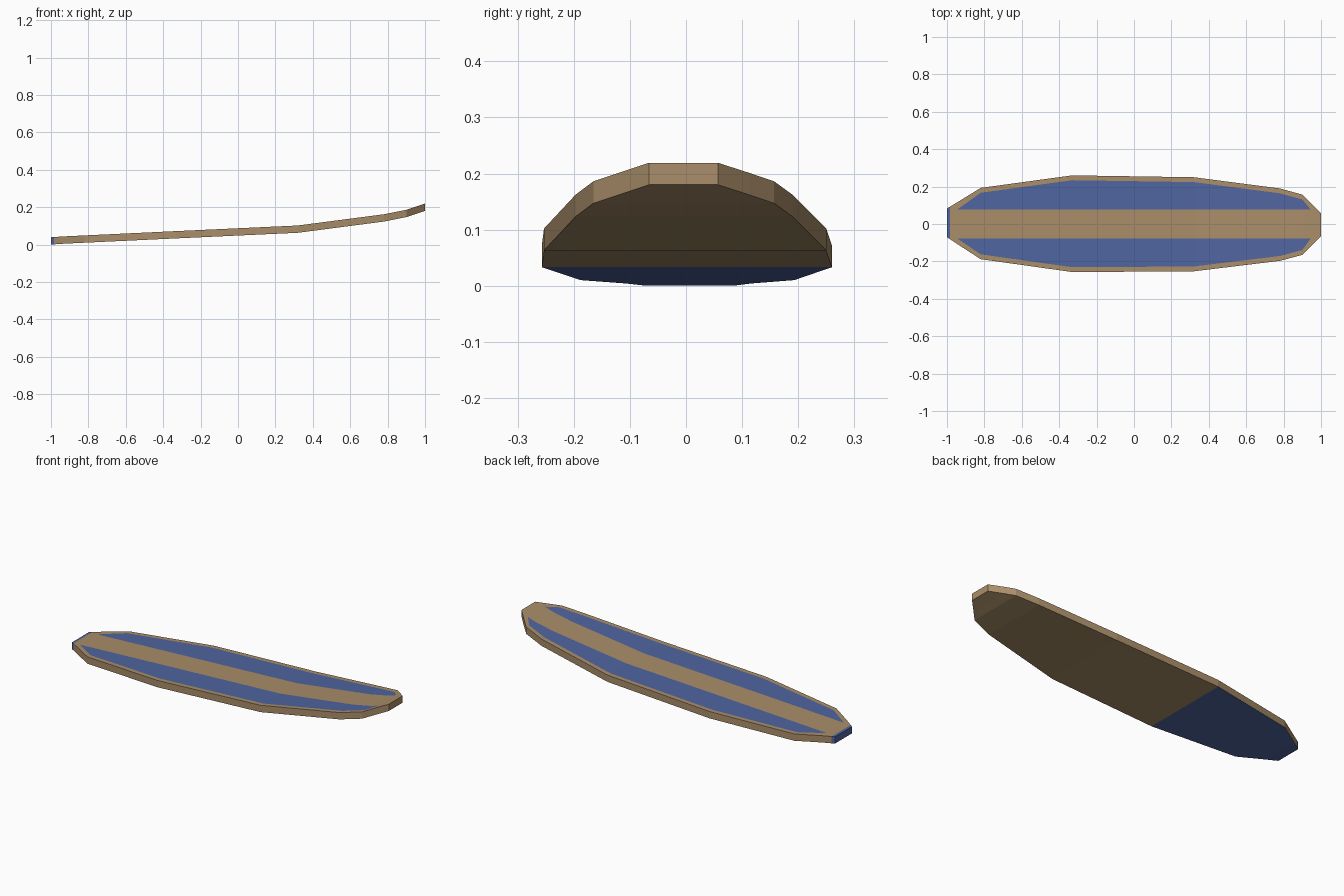
import bpy, bmesh

if "Cube" in bpy.data.objects:
    bpy.data.objects.remove(bpy.data.objects["Cube"])

def material(name, rgb):
    m = bpy.data.materials.new(name)
    m.diffuse_color = (*rgb, 1)
    m.use_nodes = True
    m.node_tree.nodes["Principled BSDF"].inputs["Base Color"].default_value = m.diffuse_color
    return m

wood = material("tan wood", (0.40, 0.27, 0.142))
blue = material("board blue", (0.08, 0.13, 0.352))

# Stations along the board: x, underside z, rail y (-), rail y (+)
stations = [(-1.0, 0.0, -0.07, 0.083), (-0.985, 0.001, -0.08, 0.092),
            (-0.945, 0.004, -0.107, 0.116), (-0.82, 0.01, -0.188, 0.193),
            (-0.33, 0.033, -0.257, 0.26), (0.32, 0.063, -0.253, 0.25),
            (0.78, 0.123, -0.197, 0.19), (0.90, 0.147, -0.165, 0.157),
            (0.945, 0.162, -0.12, 0.113), (1.0, 0.18, -0.066, 0.057)]
THICK = 0.039
BORDER = 0.026      # wood edge outside the blue panels
STRIPE = 0.077      # half width of the centre stripe
PANELS = range(2, 8)  # station spans that carry the blue deck panels

bm = bmesh.new()
deck, under = [], []
for x, z, lo, hi in stations:
    if abs(x) > 0.98:            # ends: no panel
        inner = outer = (-0.045, 0.045)
    elif abs(x) > 0.94:          # panels taper to a point here
        inner = outer = (-STRIPE, STRIPE)
    else:
        inner = (-STRIPE, STRIPE)
        outer = (lo + BORDER, hi - BORDER)
    row = (lo, outer[0], inner[0], inner[1], outer[1], hi)
    deck.append([bm.verts.new((x, y, z + THICK)) for y in row])
    under.append([bm.verts.new((x, y, z)) for y in (lo, hi)])

def face(verts, mat):
    bm.faces.new(verts).material_index = mat

for i in range(len(stations) - 1):
    a, b, c, d = deck[i], deck[i + 1], under[i], under[i + 1]
    tail = i == 0
    # deck strips with two blue panels
    for j in range(5):
        painted = tail or (j in (1, 3) and i in PANELS)
        face((a[j], b[j], b[j + 1], a[j + 1]), int(painted))
    # underside, blue on the tail third
    face((c[0], c[1], d[1], d[0]), int(stations[i][0] < -0.4))
    # rails
    face((c[0], d[0], b[0], a[0]), int(tail))
    face((c[1], a[5], b[5], d[1]), int(tail))

# end caps: blue tail, wood nose
face([under[0][0]] + deck[0] + [under[0][1]], 1)
face([under[-1][1]] + deck[-1][::-1] + [under[-1][0]], 0)

bmesh.ops.remove_doubles(bm, verts=bm.verts, dist=0.0005)
bmesh.ops.recalc_face_normals(bm, faces=bm.faces)
mesh = bpy.data.meshes.new("surfboard")
bm.to_mesh(mesh)
bm.free()
mesh.materials.append(wood)
mesh.materials.append(blue)
bpy.context.collection.objects.link(bpy.data.objects.new("surfboard", mesh))
